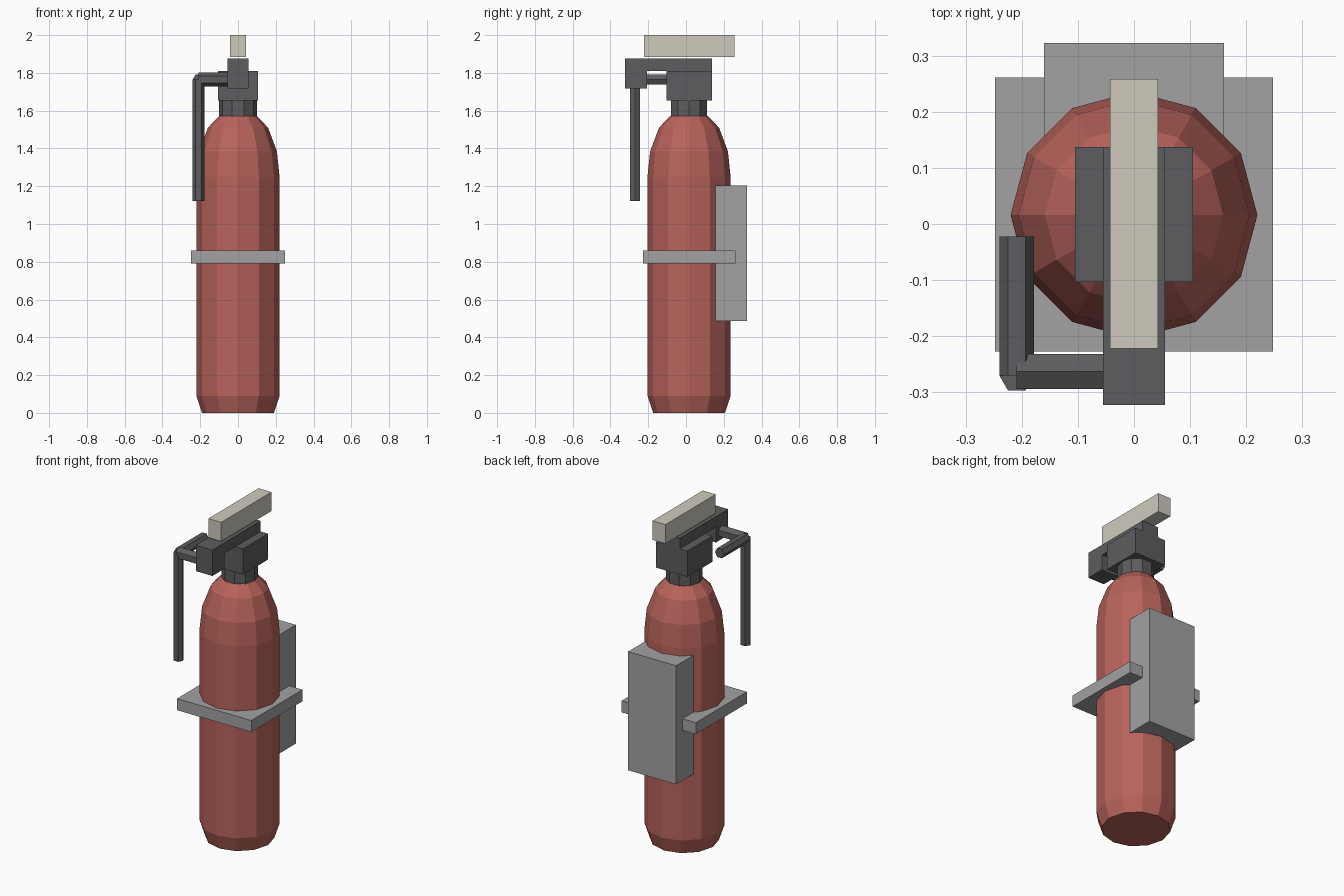
import bpy, bmesh
from math import sin, cos, tau
from mathutils import Vector

if "Cube" in bpy.data.objects:
    bpy.data.objects.remove(bpy.data.objects["Cube"])

CY = 0.016  # y of the cylinder axis


def material(name, rgb):
    m = bpy.data.materials.new(name)
    m.diffuse_color = (*rgb, 1)
    m.use_nodes = True
    m.node_tree.nodes["Principled BSDF"].inputs["Base Color"].default_value = m.diffuse_color
    return m


RED = material("red_paint", (0.48, 0.125, 0.105))
DARK = material("dark_plastic", (0.11, 0.11, 0.115))
STEEL = material("steel", (0.36, 0.36, 0.36))
CREAM = material("cream", (0.62, 0.59, 0.51))


def finish(bm, name, mat):
    bmesh.ops.recalc_face_normals(bm, faces=bm.faces)
    me = bpy.data.meshes.new(name)
    bm.to_mesh(me)
    bm.free()
    me.materials.append(mat)
    ob = bpy.data.objects.new(name, me)
    bpy.context.collection.objects.link(ob)
    return ob


def box(name, mat, x, y, z):
    """Box from (min, max) ranges on each axis."""
    bm = bmesh.new()
    bmesh.ops.create_cube(bm, size=1)
    for v in bm.verts:
        v.co = [(a + b) / 2 + c * (b - a) for (a, b), c in zip((x, y, z), v.co)]
    return finish(bm, name, mat)


def loft(name, mat, sides, rings, first):
    """Closed tube through (centre, radius) rings; 'first' points at corner 0."""
    bm = bmesh.new()
    u = Vector(first)
    w = (Vector(rings[-1][0]) - Vector(rings[0][0])).normalized().cross(u)
    loops = [[bm.verts.new(Vector(c) + r * (u * cos(tau * i / sides) + w * sin(tau * i / sides)))
              for i in range(sides)] for c, r in rings]
    for a, b in zip(loops, loops[1:]):
        for i in range(sides):
            j = (i + 1) % sides
            bm.faces.new((a[i], a[j], b[j], b[i]))
    bm.faces.new(loops[0])
    bm.faces.new(loops[-1])
    return finish(bm, name, mat)


# Tank and neck
tank_profile = [(0.19, 0), (0.22, 0.09), (0.22, 1.25), (0.206, 1.385), (0.159, 1.51), (0.1, 1.572)]
loft("tank", RED, 12, [((0, CY, z), r) for r, z in tank_profile], (1, 0, 0))
loft("neck", DARK, 10, [((0, CY, 1.56), 0.1), ((0, CY, 1.67), 0.1)], (1, 0, 0))

# Valve, lever and grip
box("valve_block", DARK, (-0.105, 0.105), (-0.103, 0.137), (1.655, 1.811))
box("lower_lever", DARK, (-0.055, 0.055), (-0.323, 0.137), (1.811, 1.875))
box("outlet_block", DARK, (-0.055, 0.055), (-0.323, -0.207), (1.718, 1.811))
box("top_grip", CREAM, (-0.043, 0.043), (-0.222, 0.258), (1.885, 2.0))

# Hose: outlet stub, rearward stub and the long drop
HX, HY, HZ = -0.209, -0.27, 1.765
loft("hose_outlet", DARK, 6, [((HX, -0.263, HZ), 0.036), ((-0.03, -0.263, HZ), 0.036)], (0, 0, 1))
loft("hose_rear_stub", DARK, 6, [((HX, HY, HZ), 0.031), ((HX, -0.022, HZ), 0.031)], (1, 0, 0))
loft("hose_drop", DARK, 6, [((HX, HY, 1.123), 0.031), ((HX, HY, HZ), 0.031)], (1, 0, 0))

# Wall bracket and strap
box("strap", STEEL, (-0.248, 0.248), (-0.227, 0.261), (0.79, 0.86))
box("wall_bracket", STEEL, (-0.16, 0.16), (0.155, 0.323), (0.487, 1.204))
